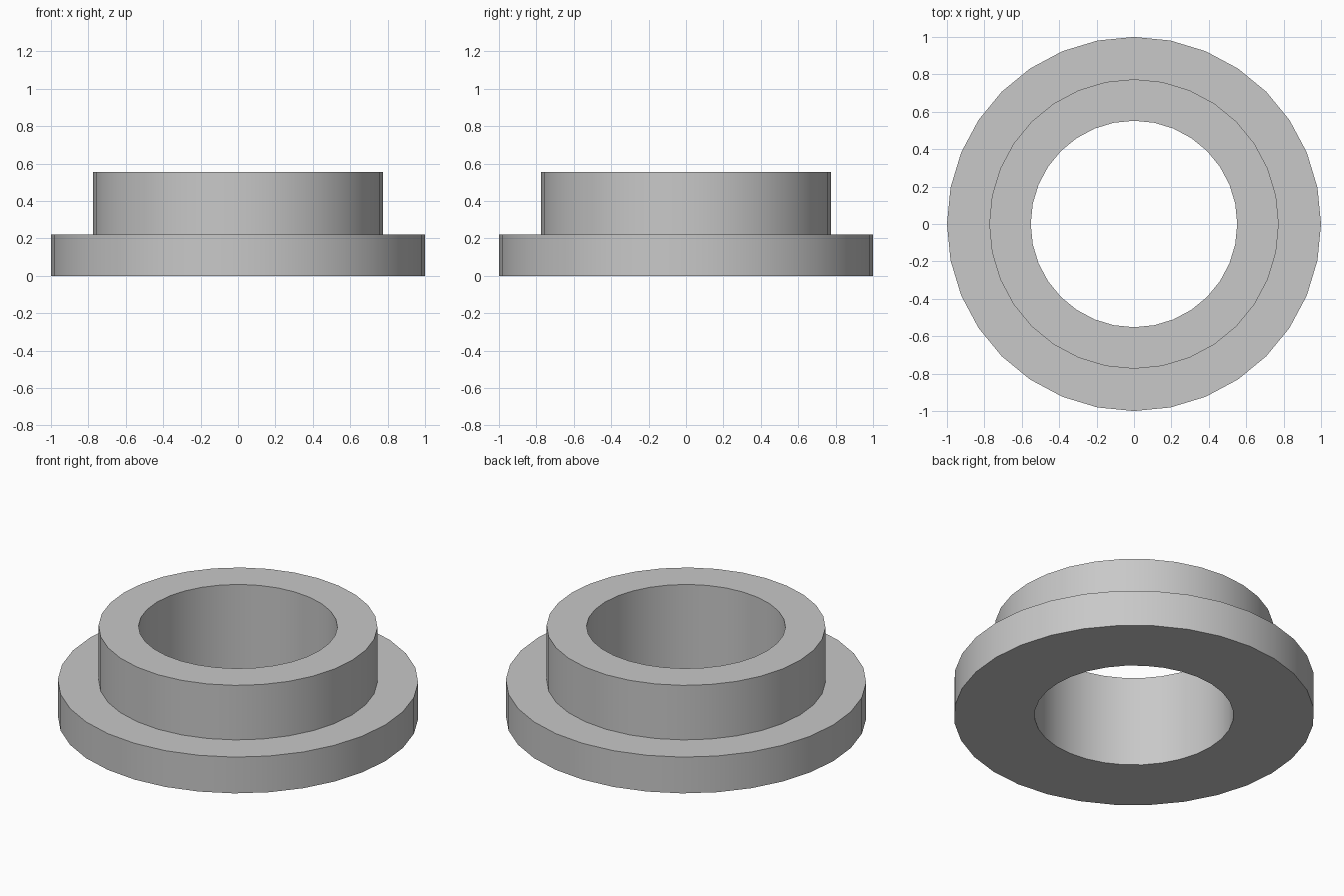
import bpy, bmesh
from math import radians, tau
from mathutils import Matrix

cube = bpy.data.objects.get("Cube")
if cube:
    bpy.data.objects.remove(cube, do_unlink=True)

SEGMENTS = 32
BORE, HUB, FLANGE = 0.552, 0.774, 1.0
STEP, TOP = 0.222, 0.556

# Plain grey metal
grey = bpy.data.materials.new("grey metal")
grey.use_nodes = True
colour = (0.58, 0.58, 0.58, 1)
grey.diffuse_color = colour
grey.node_tree.nodes["Principled BSDF"].inputs["Base Color"].default_value = colour

# Flanged bushing: one closed stepped profile turned about the z axis
profile = [(BORE, 0), (FLANGE, 0), (FLANGE, STEP), (HUB, STEP), (HUB, TOP), (BORE, TOP)]
bm = bmesh.new()
rings = []
for i in range(SEGMENTS):
    turn = Matrix.Rotation(tau * i / SEGMENTS, 3, 'Z')
    rings.append([bm.verts.new(turn.col[0] * r + turn.col[2] * z) for r, z in profile])
for i, ring in enumerate(rings):
    following = rings[(i + 1) % SEGMENTS]
    for j in range(len(profile)):
        k = (j + 1) % len(profile)
        bm.faces.new((ring[j], following[j], following[k], ring[k]))
bmesh.ops.recalc_face_normals(bm, faces=bm.faces)

mesh = bpy.data.meshes.new("flanged_bushing")
bm.to_mesh(mesh)
bm.free()
mesh.materials.append(grey)
bushing = bpy.data.objects.new("flanged_bushing", mesh)
bpy.context.collection.objects.link(bushing)

# Smooth round walls with crisp rims
bpy.ops.object.select_all(action='DESELECT')
bushing.select_set(True)
bpy.context.view_layer.objects.active = bushing
bpy.ops.object.shade_smooth_by_angle(angle=radians(30))
